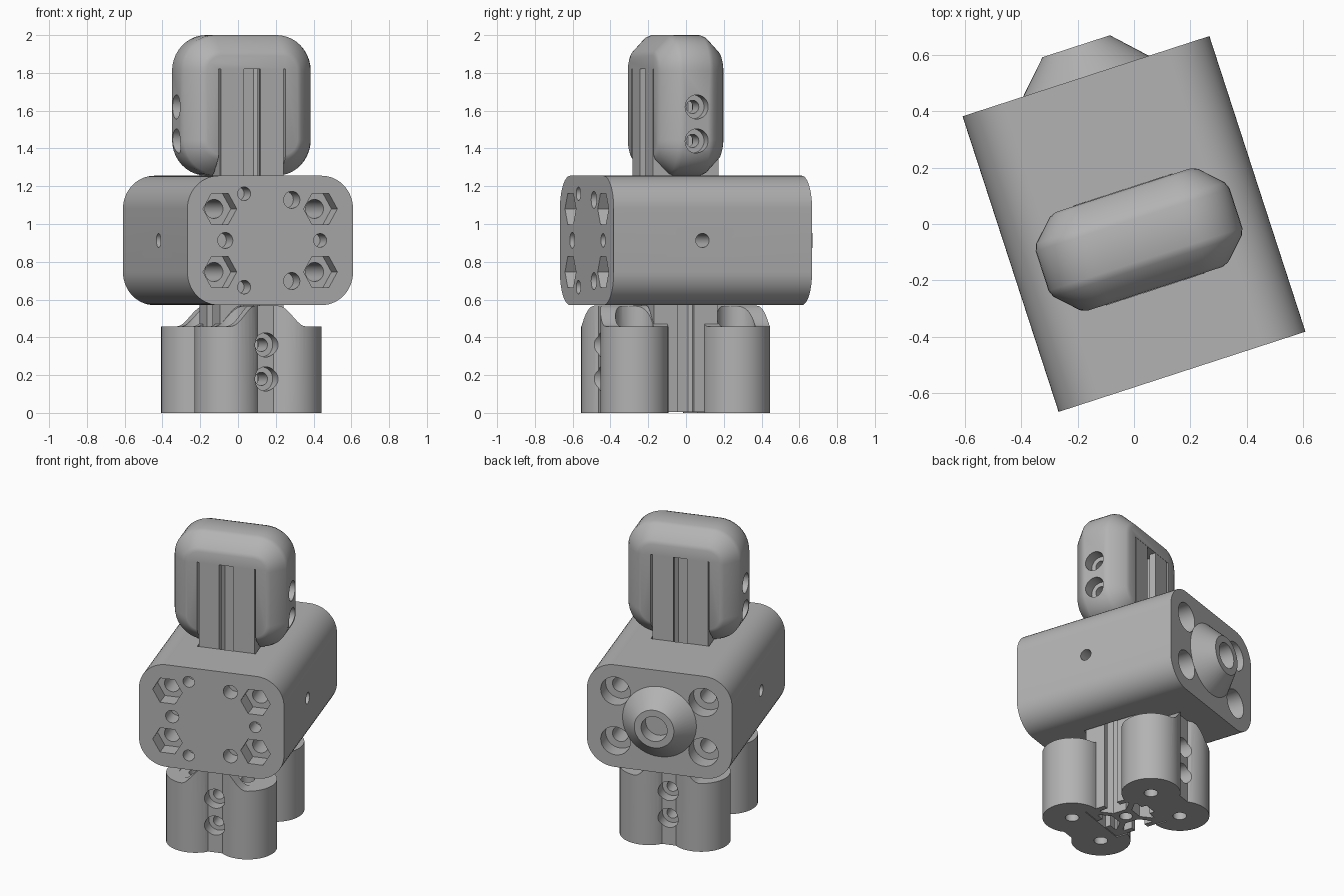
import bpy
import bmesh
from math import sin, cos, pi, radians, sqrt
from mathutils import Matrix, Vector

if "Cube" in bpy.data.objects:
    bpy.data.objects.remove(bpy.data.objects["Cube"], do_unlink=True)

TURN = radians(18)      # the whole assembly is turned about z
AXIS_Y = -0.058         # rail position along the body
MID_Z = 0.913           # body mid height

grey = bpy.data.materials.new("matte_grey")
grey.use_nodes = True
grey.diffuse_color = (0.45, 0.45, 0.45, 1)
grey.node_tree.nodes["Principled BSDF"].inputs["Base Color"].default_value = (0.45, 0.45, 0.45, 1)


def place(u, v, t, axis):
    return {"x": (t, u, v), "y": (u, t, v), "z": (u, v, t)}[axis]


def loft(name, rings, axis):
    """Skin a list of (outline, offset) rings along an axis and cap the ends."""
    bm = bmesh.new()
    rows = [[bm.verts.new(place(u, v, t, axis)) for u, v in pts] for pts, t in rings]
    for a, b in zip(rows, rows[1:]):
        for i in range(len(a)):
            j = (i + 1) % len(a)
            bm.faces.new((a[i], a[j], b[j], b[i]))
    bm.faces.new(rows[0])
    bm.faces.new(rows[-1])
    bmesh.ops.recalc_face_normals(bm, faces=bm.faces)
    mesh = bpy.data.meshes.new(name)
    bm.to_mesh(mesh)
    bm.free()
    mesh.materials.append(grey)
    obj = bpy.data.objects.new(name, mesh)
    bpy.context.scene.collection.objects.link(obj)
    return obj


def prism(name, pts, lo, hi, axis):
    return loft(name, [(pts, lo), (pts, hi)], axis)


def circle(u, v, r, n=32):
    return [(u + r * cos(2 * pi * i / n), v + r * sin(2 * pi * i / n)) for i in range(n)]


def rect(u0, u1, v0, v1):
    return [(u0, v0), (u1, v0), (u1, v1), (u0, v1)]


def round_rect(hu, hv, v_mid, r, n=10):
    pts = []
    for k, (su, sv) in enumerate([(1, 1), (-1, 1), (-1, -1), (1, -1)]):
        for i in range(n + 1):
            a = (k + i / n) * pi / 2
            pts.append((su * (hu - r) + r * cos(a), v_mid + sv * (hv - r) + r * sin(a)))
    return pts


def boolean(obj, tool, operation="DIFFERENCE"):
    tool.hide_render = True
    mod = obj.modifiers.new("cut", "BOOLEAN")
    mod.operation, mod.object, mod.solver = operation, tool, "EXACT"
    bpy.ops.object.select_all(action="DESELECT")
    obj.select_set(True)
    bpy.context.view_layer.objects.active = obj
    bpy.ops.object.modifier_apply(modifier=mod.name)
    bpy.data.objects.remove(tool, do_unlink=True)


def drill(obj, u, v, r, lo, hi, axis, n=32):
    boolean(obj, prism("drill", circle(u, v, r, n), lo, hi, axis))


def finish(obj, y=0.0, half_turn=False):
    """Shade the part and set it into the turned assembly."""
    bpy.ops.object.select_all(action="DESELECT")
    obj.select_set(True)
    bpy.context.view_layer.objects.active = obj
    bpy.ops.object.shade_smooth_by_angle(angle=radians(35))
    obj.location = Matrix.Rotation(TURN, 3, "Z") @ Vector((0, y, 0))
    obj.rotation_euler.z = TURN + (pi if half_turn else 0)


# Body block with a rail opening and a cross hole
body = prism("body_block", round_rect(0.461, 0.3425, MID_Z, 0.175, 14), -0.552, 0.552, "y")
boolean(body, prism("rail_opening", rect(-0.185, 0.185, AXIS_Y - 0.185, AXIS_Y + 0.185), 0.4, 1.4, "z"))
drill(body, -0.058, MID_Z, 0.037, -0.6, 0.6, "x")

# Long bolts: hex pockets in front, round counterbores behind
for x in (-0.28, 0.28):
    for z in (MID_Z - 0.167, MID_Z + 0.167):
        drill(body, x, z, 0.05, -0.7, 0.7, "y")
        drill(body, x, z, 0.094, -0.7, -0.45, "y", 6)
        drill(body, x, z, 0.094, 0.45, 0.7, "y")

# Small mounting holes in the front face
for x, dz, r in [(-0.145, 0.247, 0.036), (-0.145, -0.247, 0.036), (-0.25, 0, 0.042),
                 (0.278, 0, 0.036), (0.12, 0.215, 0.045), (0.12, -0.215, 0.045)]:
    drill(body, x, MID_Z + dz, r, -0.7, -0.44, "y")
finish(body)

# Conical boss on the back face
boss = loft("back_boss", [(circle(0, MID_Z, 0.236, 48), 0.551),
                          (circle(0, MID_Z, 0.126, 48), 0.664)], "y")
drill(boss, 0, MID_Z, 0.083, 0.57, 0.8, "y")
finish(boss)

# Slotted rail running through everything
A = 0.176
side = [(-A, A), (-0.045, A), (-0.045, 0.14), (-0.1, 0.14), (-0.1, 0.125), (-0.045, 0.07)]
side += [(-x, y) for x, y in reversed(side[1:])]
outline = []
for k in range(4):
    c, s = round(cos(k * pi / 2)), round(sin(k * pi / 2))
    outline += [(x * c + y * s, y * c - x * s) for x, y in side]
rail = prism("slotted_rail", outline, 0.004, 1.82, "z")
drill(rail, 0, 0, 0.04, -0.1, 0.3, "z")
finish(rail, AXIS_Y)

# Upper grip: rounded slab with softened chamfers, straddling the rail
H = 0.184
steps = [(0.11, H), (0.085, H - 0.01), (0.01, H - 0.085), (0, H - 0.11)]
rings = [(i, -y) for i, y in steps] + list(reversed(steps))
grip = loft("upper_grip", [(round_rect(0.362 - i, 0.372 - i, 1.628, 0.19 - i), y)
                           for i, y in rings], "y")
boolean(grip, prism("grip_slot", rect(-0.186, 0.186, -0.3, 0.3), 1.2, 1.82, "z"))
for z in (1.44, 1.62):
    drill(grip, 0, z, 0.035, -0.5, 0.5, "x")
    for s in (-1, 1):
        drill(grip, 0, z, 0.064, min(s * 0.29, s * 0.5), max(s * 0.29, s * 0.5), "x")
finish(grip, AXIS_Y)

# Flush rail face strips, closing the small step to the grip front
for s, name in ((-1, "front"), (1, "back")):
    for x in (-0.11, 0.11):
        word = "left" if x > 0 else "right"
        strip = prism(f"{name}_{word}_rail_strip", rect(x - 0.064, x + 0.064, 1.2, 1.82),
                      min(s * 0.175, s * 0.183), max(s * 0.175, s * 0.183), "y")
        finish(strip, AXIS_Y)

# Lower clamps: two lobes joined by a humped web, wrapping the rail
LX, LY, R, GAP = 0.165, 0.283, 0.18, 0.179


def lower_clamp(name, half_turn):
    a0, a1 = radians(125), radians(-85)
    right = [(LX + R * cos(a0 + (a1 - a0) * i / 28), LY + R * sin(a0 + (a1 - a0) * i / 28))
             for i in range(29)]
    right = [(0.045, 0.415)] + right + [(GAP, LY - sqrt(R * R - (GAP - LX) ** 2)), (GAP, GAP)]
    foot = right + [(-x, y) for x, y in reversed(right)]
    clamp = prism(name, foot, 0, 0.7, "z")
    # hump shaped upper outline
    hump = [(0.06 + 0.15 * i / 12, 0.458 + 0.055 * (1 + cos(pi * i / 12))) for i in range(13)]
    hump = hump + [(0.5, 0.458), (0.5, -0.1)]
    profile = hump + [(-x, z) for x, z in reversed(hump)]
    boolean(clamp, prism("hump", profile, 0, 0.7, "y"), "INTERSECT")
    for x in (-LX, LX):
        drill(clamp, x, LY, 0.1, 0.455, 0.8, "z")
        drill(clamp, x, LY, 0.042, -0.1, 0.8, "z")
    for z in (0.18, 0.36):
        drill(clamp, 0, z, 0.035, 0.1, 0.6, "y")
        drill(clamp, 0, z, 0.064, 0.34, 0.6, "y")
    finish(clamp, AXIS_Y, half_turn)


lower_clamp("front_lower_clamp", True)
lower_clamp("back_lower_clamp", False)
